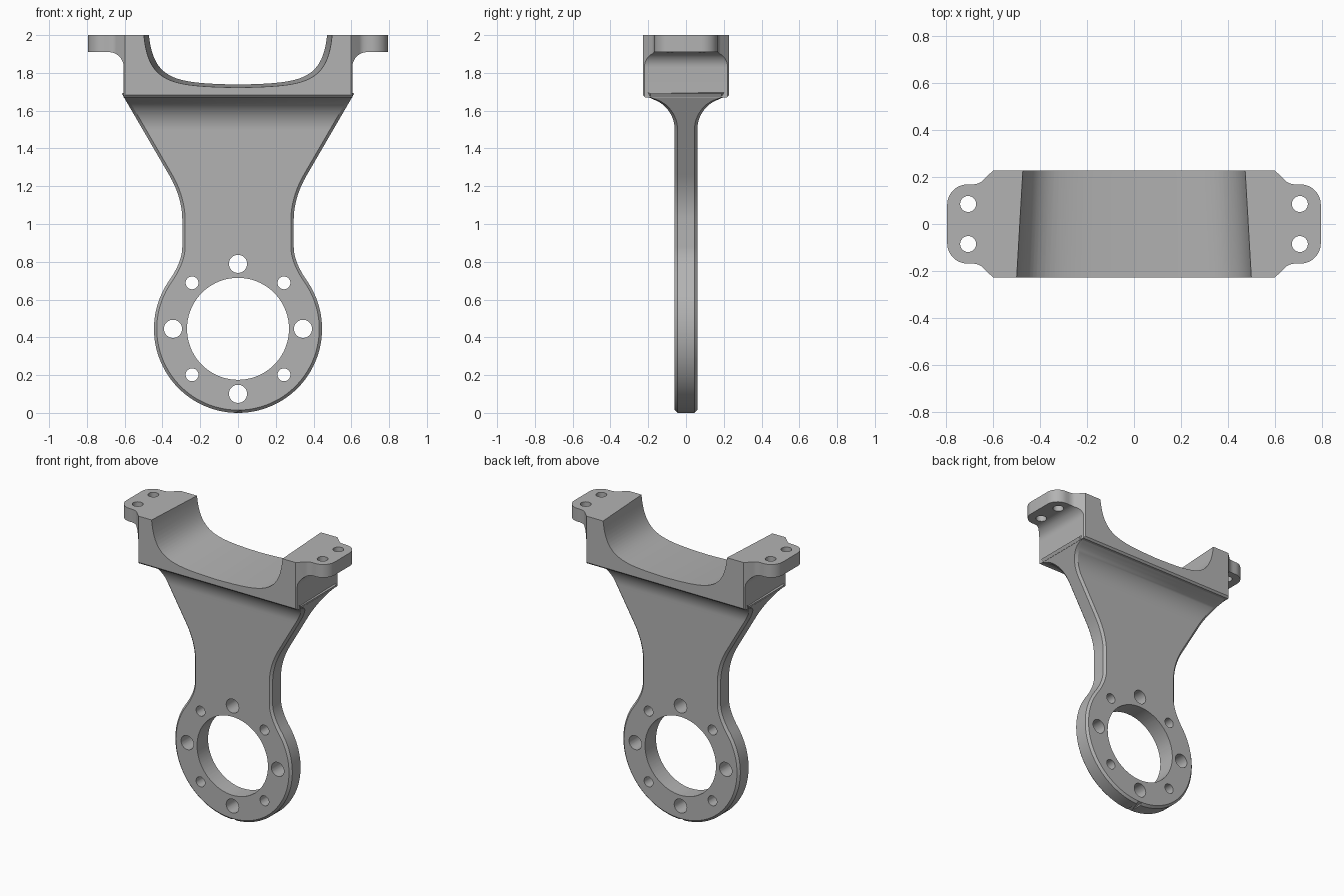
import bpy, bmesh, math
from mathutils import Vector

if "Cube" in bpy.data.objects:
    bpy.data.objects.remove(bpy.data.objects["Cube"], do_unlink=True)

grey = bpy.data.materials.new("machined_grey")
grey.use_nodes = True
COLOUR = (0.45, 0.45, 0.45, 1)
grey.diffuse_color = COLOUR
grey.node_tree.nodes["Principled BSDF"].inputs["Base Color"].default_value = COLOUR


def make_object(name, bm):
    bmesh.ops.recalc_face_normals(bm, faces=bm.faces)
    mesh = bpy.data.meshes.new(name)
    bm.to_mesh(mesh)
    bm.free()
    mesh.materials.append(grey)
    obj = bpy.data.objects.new(name, mesh)
    bpy.context.collection.objects.link(obj)
    return obj


def loft(name, rings):
    """Skin a list of closed rings and cap both ends."""
    bm = bmesh.new()
    rows = [[bm.verts.new(p) for p in ring] for ring in rings]
    for a, b in zip(rows, rows[1:]):
        for i in range(len(a)):
            j = (i + 1) % len(a)
            bm.faces.new((a[i], a[j], b[j], b[i]))
    bm.faces.new(rows[0])
    bm.faces.new(rows[-1])
    return make_object(name, bm)


# Profiles drawn in one plane and extruded along the remaining axis
PLANES = {"x": lambda a, b, t: (t, a, b),
          "y": lambda a, b, t: (a, t, b),
          "z": lambda a, b, t: (a, b, t)}


def prism(name, points, axis, low, high):
    place = PLANES[axis]
    return loft(name, [[place(a, b, t) for a, b in points] for t in (low, high)])


def arc(cx, cy, r, start, end, n):
    angles = [math.radians(start + (end - start) * i / n) for i in range(n + 1)]
    return [(cx + r * math.cos(a), cy + r * math.sin(a)) for a in angles]


def bezier(a, b, c, d, n):
    a, b, c, d = (Vector(p) for p in (a, b, c, d))
    return [tuple(a * (1 - t) ** 3 + b * 3 * t * (1 - t) ** 2
                  + c * 3 * t * t * (1 - t) + d * t ** 3)
            for t in (i / n for i in range(n + 1))]


def bend(a, b, c, n=12):
    a, b, c = (Vector(p) for p in (a, b, c))
    return bezier(a, a.lerp(b, 2 / 3), c.lerp(b, 2 / 3), c, n)


def mirror(points):
    return points + [(-a, b) for a, b in reversed(points)]


def boolean(target, tool, operation):
    mod = target.modifiers.new("cut", "BOOLEAN")
    mod.operation = operation
    mod.solver = "EXACT"
    mod.object = tool
    bpy.context.view_layer.objects.active = target
    bpy.ops.object.modifier_apply(modifier=mod.name)
    bpy.data.objects.remove(tool, do_unlink=True)


def drill(target, axis, a, b, r, low, high, n=32):
    circle = arc(a, b, r, 0, 360, n)[:-1]
    boolean(target, prism("drill", circle, axis, low, high), "DIFFERENCE")


# Arm plate: ring, neck and fan, with chamfered rim and a flare under the head
RING_Z, RING_R, CHAMFER = 0.445, 0.445, 0.015
side = arc(0, RING_Z, RING_R, -88, 35, 48)
side += bend(side[-1], (0.295, 0.80), (0.295, 0.88))[1:]
side += bend((0.295, 1.02), (0.295, 1.14), (0.365, 1.26), 16)
side += [(0.365 + 0.25 * t, 1.26 + 0.43 * t) for t in (i / 36 for i in range(1, 37))]


def half_depth(z):
    rise = min(max(z - 1.5, 0), 0.168)
    return 0.23 - math.sqrt(0.17 ** 2 - rise ** 2)


rings = []
for i, (x, z) in enumerate(side):
    before, after = side[max(i - 1, 0)], side[min(i + 1, len(side) - 1)]
    along = (Vector(after) - Vector(before)).normalized()
    qx, qz = x - along.y * CHAMFER, z + along.x * CHAMFER
    if i == 0:
        qx = x * 0.96
    rim, face = half_depth(z) - CHAMFER, half_depth(qz)
    half = [(x, -rim, z), (x, rim, z), (qx, face, qz)]
    rings.append(half + [(-qx, face, qz), (-x, rim, z), (-x, -rim, z),
                         (-qx, -face, qz), (qx, -face, qz)])
arm = loft("arm_plate", rings)

# Bearing bore and bolt circle
drill(arm, "y", 0, RING_Z, 0.27, -1, 1, 72)
for k in range(8):
    angle = k * math.pi / 4
    drill(arm, "y", 0.344 * math.cos(angle), RING_Z + 0.344 * math.sin(angle),
          0.034 if k % 2 else 0.048, -1, 1)

# Head: front profile trimmed by its plan and its side profile
ear = [(0.605, 1.67)] + arc(0.685, 1.83, 0.08, 180, 90, 12) + [(0.9, 1.91), (0.9, 2.0)]
head = prism("saddle_head", mirror(ear), "y", -0.4, 0.4)

corner = [(0.597, 0.228), (0.64, 0.187)]
corner += bend((0.645, 0.182), (0.66, 0.168), (0.69, 0.168), 8)
corner += arc(0.707, 0.082, 0.086, 90, 0, 12)
plan = corner + [(x, -y) for x, y in reversed(corner)]
boolean(head, prism("plan", mirror(plan), "z", 1.5, 2.2), "INTERSECT")

lip = [(0.216, 1.6), (0.216, 1.67), (0.228, 1.682), (0.228, 1.7), (0.4, 1.7), (0.4, 2.2)]
boolean(head, prism("lip", mirror(lip), "x", -1, 1), "INTERSECT")

# Tapered saddle hollow, narrower and shallower towards the back
curve = bezier((0.5, 2.02), (0.48, 1.74), (0.36, 1.73), (0, 1.722), 24)
hollow = curve + [(-x, z) for x, z in reversed(curve[:-1])]


def section(y):
    t = (y + 0.228) / 0.456
    return [(x * (1 - 0.05 * t), y, z + 0.016 * t) for x, z in hollow]


boolean(head, loft("hollow", [section(-0.3), section(0.3)]), "DIFFERENCE")

# Mounting holes in the ears
for sx in (-1, 1):
    for sy in (-1, 1):
        drill(head, "z", sx * 0.704, sy * 0.085, 0.034, 1.5, 2.2)

# Smooth the curved walls, keep machined edges crisp
for obj in (arm, head):
    bpy.ops.object.select_all(action="DESELECT")
    obj.select_set(True)
    bpy.context.view_layer.objects.active = obj
    bpy.ops.object.shade_smooth_by_angle(angle=math.radians(25))
